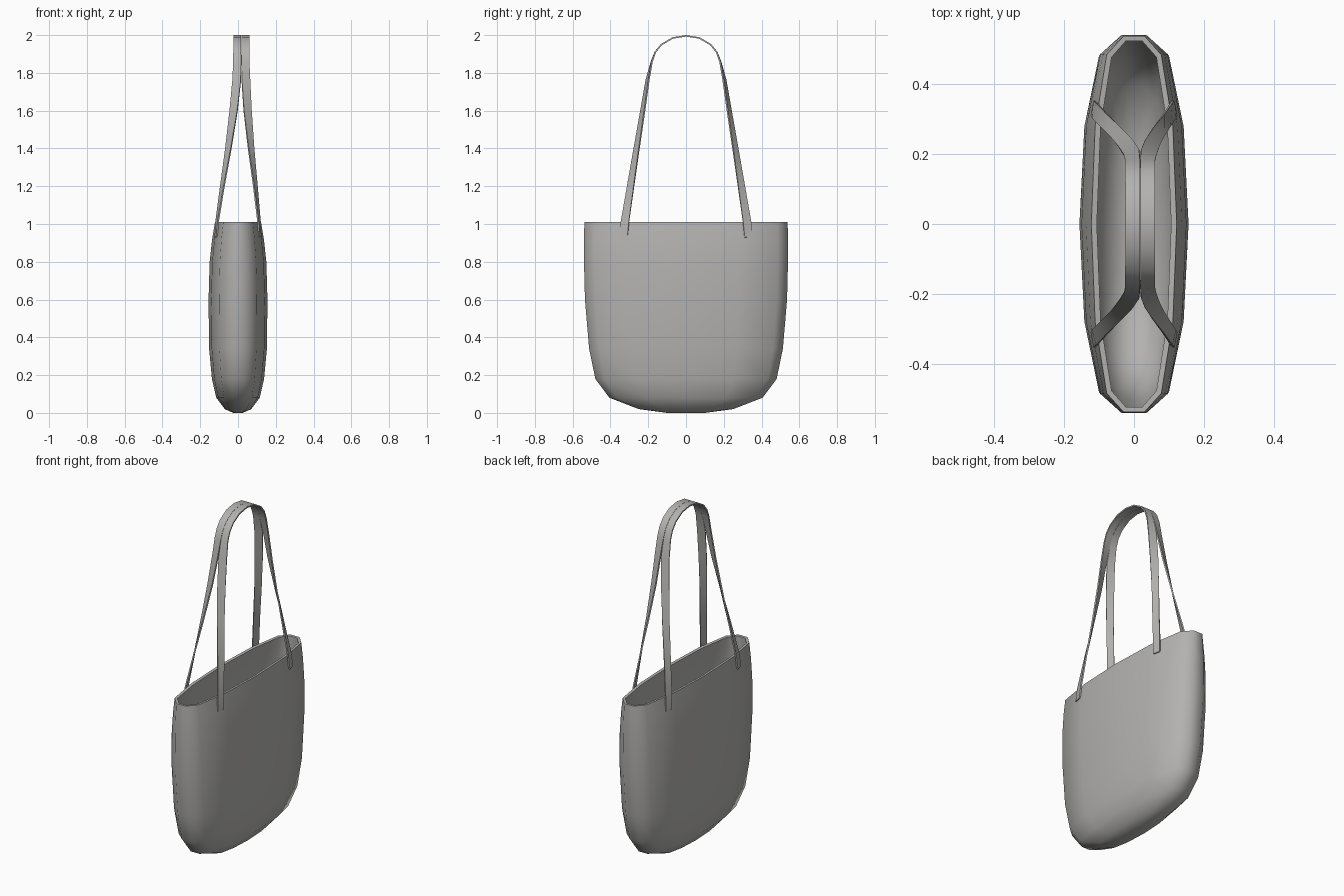
import bpy, math

if "Cube" in bpy.data.objects:
    bpy.data.objects.remove(bpy.data.objects["Cube"])

grey = bpy.data.materials.new("warm_grey")
grey.diffuse_color = (0.45, 0.445, 0.435, 1)
grey.use_nodes = True
grey.node_tree.nodes["Principled BSDF"].inputs["Base Color"].default_value = grey.diffuse_color


def make(name, verts, faces, thick, offset, angle):
    me = bpy.data.meshes.new(name)
    me.from_pydata(verts, [], faces)
    me.materials.append(grey)
    ob = bpy.data.objects.new(name, me)
    bpy.context.collection.objects.link(ob)
    bpy.ops.object.select_all(action='DESELECT')
    ob.select_set(True)
    bpy.context.view_layer.objects.active = ob
    m = ob.modifiers.new("thickness", 'SOLIDIFY')
    m.thickness = thick
    m.offset = offset
    bpy.ops.object.modifier_apply(modifier=m.name)
    bpy.ops.object.shade_smooth_by_angle(angle=math.radians(angle))
    return ob


# bag body: faceted oval plan lofted through rings (z, half x, half y)
quarter = [(1, 0), (0.91, 0.52), (0.64, 0.9), (0.24, 1)]
plan = quarter + [(-x, y) for x, y in reversed(quarter)]
plan += [(x, -y) for x, y in reversed(plan[1:-1])]
rings = [(1.01, .122, .538), (.92, .137, .54), (.8, .15, .54), (.6, .156, .535),
         (.34, .153, .513), (.18, .138, .48), (.08, .115, .405),
         (.02, .07, .25), (0, .025, .1)]
n = len(plan)
verts = [(x * a, y * b, z) for z, a, b in rings for x, y in plan]
faces = []
for r in range(len(rings) - 1):
    for i in range(n):
        j = (i + 1) % n
        faces.append((r * n + i, (r + 1) * n + i, (r + 1) * n + j, r * n + j))
faces.append(tuple((len(rings) - 1) * n + i for i in reversed(range(n))))
make("bag_body", verts, faces, 0.016, -1, 50)

# handles: twisting ribbons; stations (z, inner edge x, y, outer edge x, y)
stations = [(.93, .112, .352, .120, .310), (1.01, .106, .345, .117, .302),
            (1.2, .083, .311, .101, .276), (1.4, .055, .275, .084, .248),
            (1.6, .031, .239, .071, .219), (1.76, .020, .211, .064, .197),
            (1.86, .018, .183, .060, .180), (1.91, .018, .163, .060, .162),
            (1.95, .018, .130, .060, .130), (1.985, .018, .07, .060, .07),
            (1.996, .018, 0, .060, 0)]


def handle(name, side):
    path = [(s, 1) for s in stations] + [(s, -1) for s in reversed(stations[:-1])]
    vs = []
    for (z, xa, ya, xb, yb), sy in path:
        w = max(0, min(1, (z - 1) / .76))
        shift = 0 if side > 0 else 0.035 * w   # both straps meet off centre at the top
        vs += [(side * xa + shift, sy * ya, z), (side * xb + shift, sy * yb, z)]
    fs = [(2 * i, 2 * i + 1, 2 * i + 3, 2 * i + 2) for i in range(len(path) - 1)]
    make(name, vs, fs, 0.008, 0, 40)


handle("right_handle", 1)
handle("left_handle", -1)
